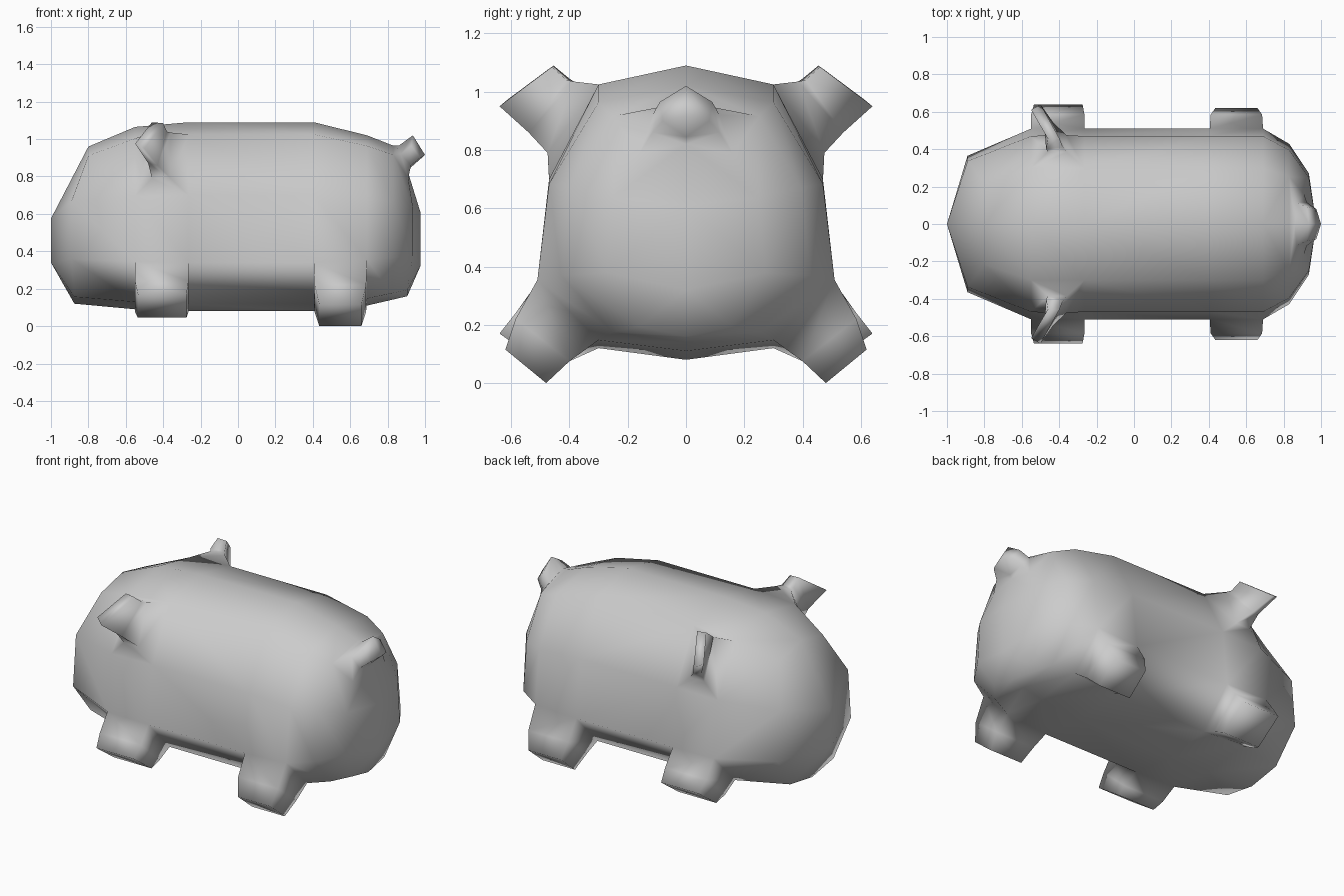
import bpy, bmesh
from mathutils import Matrix

if "Cube" in bpy.data.objects:
    bpy.data.objects.remove(bpy.data.objects["Cube"])

bm = bmesh.new()

# Half cross-section (y, z), from spine to belly
SECTION = [(0, 1.09), (.30, 1.025), (.47, .70), (.51, .34), (.30, .12), (0, .08)]
MID = .58

def ring(x_top, x_side, x_low, width, top, bottom):
    """Half ring of the body, scaled to the given width, top and bottom."""
    xs = [x_top, x_top, x_side, x_side, x_low, x_low]
    up, down = (top - MID) / (1.09 - MID), (MID - bottom) / (MID - .08)
    return [bm.verts.new((x, y * width, MID + (z - MID) * (up if z > MID else down)))
            for x, (y, z) in zip(xs, SECTION)]

def limb(base, rings, on_seam=False):
    """Chain of four-sided sections growing from an opening in the body."""
    for pts in rings:
        nxt = [bm.verts.new(p) for p in pts]
        for k in range(1 if on_seam else 0, 4):
            m = (k + 1) % 4
            bm.faces.new((base[k], base[m], nxt[m], nxt[k]))
        base = nxt
    bm.faces.new(base)

def section(x0, x1, upper, lower):
    return [(x0, *upper), (x1, *upper), (x1, *lower), (x0, *lower)]

# Body rings from head to rump
rings = [ring(-.80, -.89, -.875, .715, .96, .12),
         ring(-.55, -.55, -.55, 1, 1.065, .09),
         ring(-.265, -.265, -.265, 1, 1.09, .08),
         ring(.405, .405, .405, 1, 1.09, .08),
         ring(.69, .69, .69, 1, 1.02, .11),
         ring(.83, .83, .82, .84, .965, .14),
         ring(.91, .935, .905, .53, .82, .16)]

# Openings: (segment, strip) for ear, front leg, hind leg, tail
holes = {(1, 1), (1, 3), (3, 3), (5, 0)}
def opening(i, j):
    return [rings[i][j], rings[i + 1][j], rings[i + 1][j + 1], rings[i][j + 1]]

for i in range(len(rings) - 1):
    for j in range(5):
        if (i, j) not in holes:
            bm.faces.new(opening(i, j))

# Snout and rump caps
for r, x, hi, lo in ((rings[0], -1, .575, .34), (rings[-1], .975, .61, .32)):
    a, b = bm.verts.new((x, 0, hi)), bm.verts.new((x, 0, lo))
    bm.faces.new((r[0], r[1], r[2], a))
    bm.faces.new((a, r[2], r[3], b))
    bm.faces.new((b, r[3], r[4], r[5]))

# Ear: narrow neck flaring to a thin, forward-swept tip
limb(opening(1, 1), [
    section(-.46, -.36, (.385, 1.035), (.475, .79)),
    [(-.47, .40, 1.045), (-.38, .41, 1.04), (-.43, .54, .86), (-.48, .53, .87)],
    [(-.46, .455, 1.09), (-.40, .46, 1.085), (-.50, .64, .95), (-.55, .61, .975)]])

# Front leg
limb(opening(1, 3), [
    section(-.55, -.265, (.585, .24), (.40, .075)),
    section(-.535, -.275, (.64, .17), (.465, .045))])

# Hind leg
limb(opening(3, 3), [
    section(.41, .685, (.585, .22), (.40, .075)),
    section(.435, .66, (.62, .115), (.48, 0))])

# Tail (half, open on the seam)
limb(opening(5, 0), [
    [(.86, 0, .965), (.92, 0, .845), (.925, .115, .86), (.87, .115, .92)],
    [(.935, 0, 1.02), (1, 0, .915), (.975, .08, .90), (.925, .09, .965)]], True)

# Mirror across the seam
half = bm.verts[:] + bm.edges[:] + bm.faces[:]
bmesh.ops.mirror(bm, geom=half, matrix=Matrix(), merge_dist=.0005, axis='Y')
bmesh.ops.remove_doubles(bm, verts=bm.verts[:], dist=.0005)
bmesh.ops.recalc_face_normals(bm, faces=bm.faces[:])
for f in bm.faces:
    f.smooth = True

mesh = bpy.data.meshes.new("pig_body")
bm.to_mesh(mesh)
bm.free()
bpy.context.collection.objects.link(bpy.data.objects.new("pig_body", mesh))
